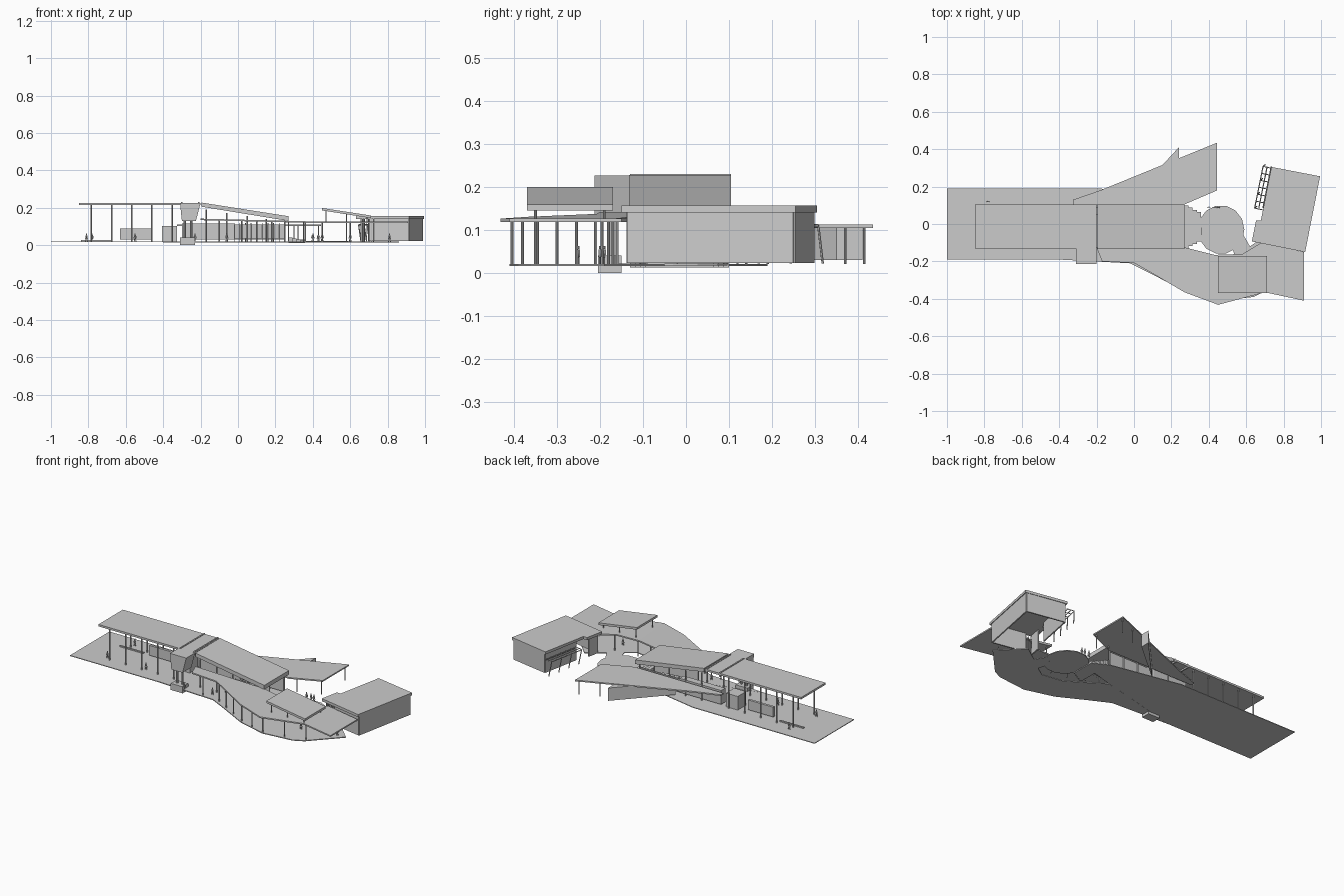
import bpy, bmesh, math
from mathutils import Vector


def solid(name, bottom, top):
    """Closed prism between two matching loops of 3D points."""
    bm = bmesh.new()
    lo = [bm.verts.new(p) for p in bottom]
    hi = [bm.verts.new(p) for p in top]
    n = len(lo)
    bm.faces.new(lo)
    bm.faces.new(hi)
    for i in range(n):
        j = (i + 1) % n
        bm.faces.new((lo[i], lo[j], hi[j], hi[i]))
    bmesh.ops.triangulate(bm, faces=[f for f in bm.faces if len(f.verts) > 4])
    bmesh.ops.recalc_face_normals(bm, faces=bm.faces)
    me = bpy.data.meshes.new(name)
    bm.to_mesh(me)
    bm.free()
    ob = bpy.data.objects.new(name, me)
    bpy.context.collection.objects.link(ob)
    return ob


def slab(name, pts, z0, z1, drop=lambda x: 0):
    return solid(name, [(x, y, z0 - drop(x)) for x, y in pts],
                 [(x, y, z1 - drop(x)) for x, y in pts])


def side(name, prof, y0, y1):
    return solid(name, [(x, y0, z) for x, z in prof], [(x, y1, z) for x, z in prof])


def box(name, x0, x1, y0, y1, z0, z1):
    return slab(name, [(x0, y0), (x1, y0), (x1, y1), (x0, y1)], z0, z1)


def bar(name, a, b, r=0.004, sides=8):
    a, b = Vector(a), Vector(b)
    q = (b - a).to_track_quat('Z', 'Y')
    ring = [q @ Vector((r * math.cos(t), r * math.sin(t), 0))
            for t in (2 * math.pi * i / sides for i in range(sides))]
    return solid(name, [a + v for v in ring], [b + v for v in ring])


def wall(name, a, b, z0, z1, t=0.008):
    a, b = Vector(a), Vector(b)
    d = (b - a).normalized() * t / 2
    n = Vector((-d.y, d.x))
    return slab(name, [a - n, b - n, b + n, a + n], z0, z1)


def person(x, y, z=0.02):
    for s in (-1, 1):
        bar("figure_leg", (x + s * .005, y, z), (x + s * .002, y, z + .018), .002, 5)
        bar("figure_arm", (x + s * .008, y, z + .016), (x + s * .004, y, z + .032), .0015, 5)
    bar("figure_body", (x, y, z + .017), (x, y, z + .034), .004, 6)
    bar("figure_head", (x, y, z + .035), (x, y, z + .042), .003, 6)


# Ground: plaza, curved walkway, round terrace, eastern court
box("plaza", -1, -0.18, -0.19, 0.19, .016, .02)
slab("hall_floor", [(-.18, -.195), (0, -.2), (.13, -.06), (.27, -.02), (.27, .1), (-.18, .19)], .016, .02)
slab("curved_walkway", [(-.4, -.19), (-.02, -.21), (.1, -.27), (.27, -.36), (.45, -.41),
     (.64, -.39), (.7, -.36), (.86, -.19), (.72, -.05), (.62, -.12), (.58, -.05), (.52, -.1),
     (.54, -.18), (.48, -.22), (.35, -.2), (.25, -.14), (.13, -.06), (-.05, -.1)], .0155, .0205)
slab("round_terrace", [(.465 + .125 * math.cos(math.pi * i / 7), -.03 + .13 * math.sin(math.pi * i / 7))
     for i in range(14)], .0165, .0215)
for i in range(4):
    box("terrace_step", .27 + i * .022, .292 + i * .022, -.13 + .012 * i, .1 - .012 * i, .012, .04 - i * .005)
box("step_cheek", .27, .36, -.06, -.02, .015, .03)

# Left flat roof with two rows of columns
box("left_roof", -.85, -.2, -.13, .105, .214, .226)
for x in (-.785, -.675, -.568, -.46, -.352):
    for y in (-.115, .09):
        bar("roof_column", (x, y, .02), (x, y, .216))

# Hanging wedge box on a pier between the roofs
side("wedge_box", [(-.31, .226), (-.2, .226), (-.225, .13), (-.3, .13)], -.213, -.128)
box("pier_base", -.31, -.23, -.205, -.15, 0, .04)
for x in (-.285, -.25):
    bar("pier", (x, -.178, .04), (x, -.178, .13), .006)
for x in (-.3, -.21):
    box("skylight_beam", x - .004, x + .004, -.13, .105, .205, .23)

# Sloping hall roof
side("hall_roof", [(-.195, .228), (.27, .155), (.27, .13), (-.195, .206)], -.133, .105)
for x in (-.17, -.06, .05, .15, .25):
    for y in (-.12, .09):
        bar("hall_column", (x, y, .02), (x, y, .195 - (x + .2) * .155))

# Rooms under the roofs
box("room_west", -.63, -.46, .045, .06, .03, .09)
box("room_block", -.405, -.325, 0, .08, .02, .103)
box("room_long", -.3, -.02, .05, .09, .03, .115)
wall("hall_back_wall", (-.02, .085), (.25, .085), .03, .11)
wall("hall_front_wall", (-.02, -.09), (.25, -.05), .035, .11)
for i in range(10):
    x = -.02 + i * .03
    bar("window_mullion", (x, -.093 + i * .0044, .02), (x, -.093 + i * .0044, .12), .002, 4)

# Rear angled canopy, its wedge wall and posts
slab("rear_canopy", [(-.325, .13), (-.18, .18), (.445, .435), (.445, .18), (.27, .105), (-.325, .105)],
     .104, .112)
slab("wedge_wall", [(-.02, .13), (.24, .41), (.24, .35)], .03, .108)
for x, y in ((.43, .415), (.43, .19), (.32, .37), (.3, .14)):
    bar("canopy_post", (x, y, .02), (x, y, .106), .003)

# Curved front canopy falling gently to the right
fall = lambda x: .016 * min(1, max(0, (x + .2) / .65))
slab("curved_canopy", [(-.2, -.125), (-.17, -.2), (0, -.208), (.1, -.265), (.27, -.365), (.45, -.432),
     (.7, -.365), (.91, -.41), (.91, -.15), (.68, -.1), (.58, -.16), (.43, -.165), (.27, -.125)],
     .134, .142, fall)
for x, y in ((-.1, -.195), (.02, -.21), (.1, -.255), (.18, -.3), (.27, -.35), (.36, -.38), (.45, -.405),
             (.58, -.38), (.7, -.345), (.45, -.18), (.6, -.17), (.35, -.16)):
    bar("walkway_column", (x, y, .02), (x, y, .136 - fall(x)), .0035)

# Raised tilted roof
side("raised_roof", [(.45, .199), (.71, .159), (.71, .145), (.45, .186)], -.37, -.17)
for x in (.47, .58, .69):
    for y in (-.35, -.19):
        bar("raised_post", (x, y, .122), (x, y, .187 - (x - .45) * .155), .003)

# East pavilion: roof, walls and inner partition
slab("pavilion_roof", [(.735, .305), (.995, .255), (.915, -.15), (.63, -.093), (.653, .02), (.678, .018)],
     .14, .156)
corners = [(.75, .29), (.925, .255), (.92, -.13), (.69, -.09)]
wall("east_wall", (.985, .25), (.91, -.135), .023, .142)
wall("south_wall", (.91, -.135), (.7, -.095), .023, .142)
wall("north_wall", (.985, .25), (.745, .295), .023, .142)
wall("west_wall", (.745, .295), (.7, .06), .023, .142)
wall("entry_wall", (.66, -.09), (.672, -.02), .02, .142)
for i in range(6):
    bar("entry_mullion", (.665 + i * .012, -.095 - i * .0024, .02), (.665 + i * .012, -.095 - i * .0024, .142), .002, 4)

# Slatted pergola on the west side of the pavilion
for off in (0, .022, .044):
    bar("pergola_beam", (.645 + off, .085, .108), (.69 + off, .308, .108), .003, 4)
for i in range(7):
    t = i / 6
    x, y = .645 + .045 * t, .085 + .223 * t
    bar("pergola_slat", (x, y, .111), (x + .046, y - .01, .111), .0025, 4)
    if i % 2 == 0:
        bar("pergola_post", (x, y, .107), (x + .012, y + .01, .022), .003, 6)

# Plaza bench and scale figures
box("plaza_bench", -.84, -.68, .06, .07, .02, .027)
for x, y in ((-.81, -.1), (-.78, .12), (-.55, -.1), (-.23, -.19), (-.06, -.16),
             (.43, .09), (.45, .088), (.4, .09), (.6, -.25), (.81, -.2)):
    person(x, y)
